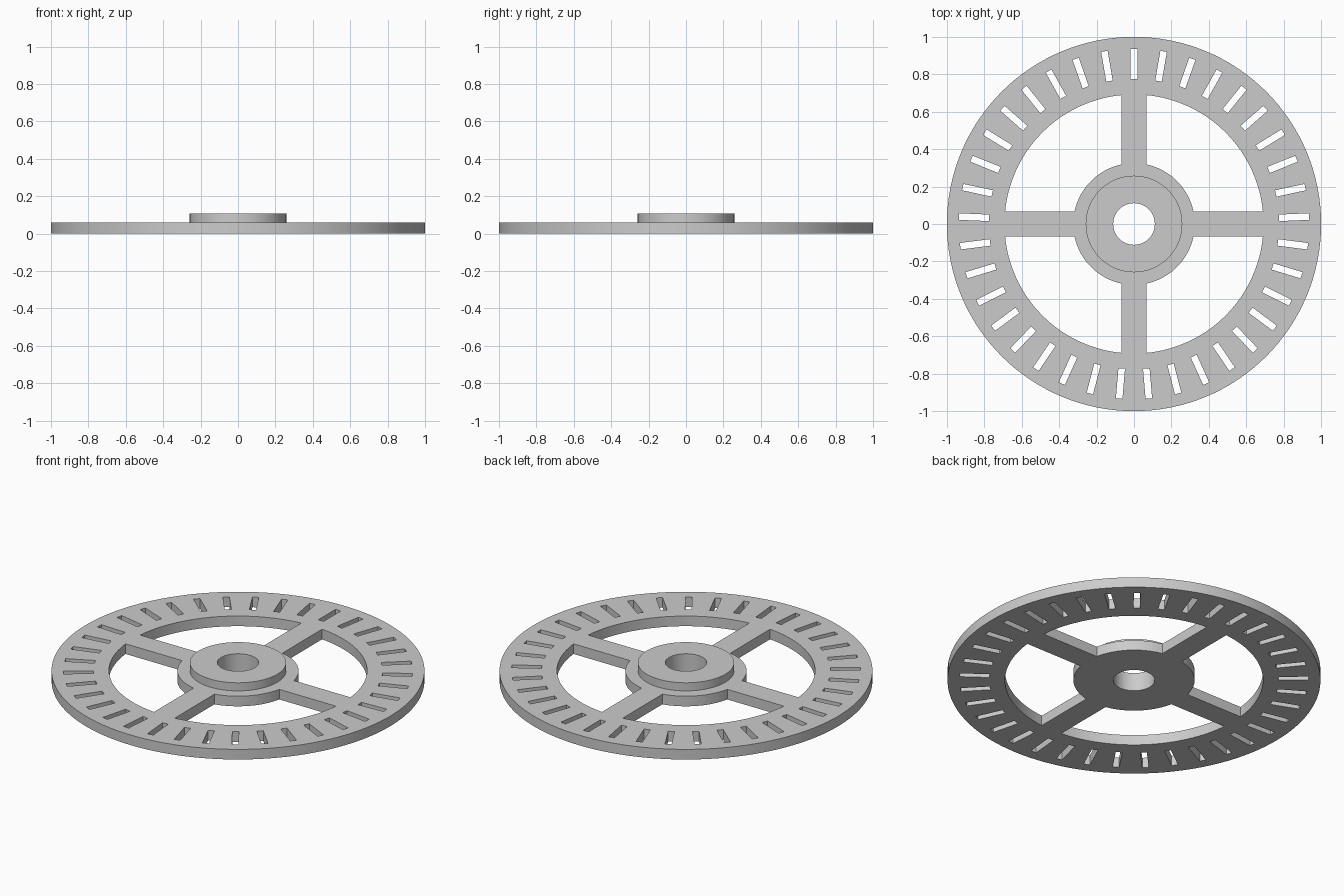
import bpy
import bmesh
from math import asin, cos, sin, pi, radians, tau

cube = bpy.data.objects.get("Cube")
if cube:
    bpy.data.objects.remove(cube, do_unlink=True)

DISC_TOP, BOSS_TOP = 0.06, 0.108
RIM_R, WINDOW_R, HUB_R, BOSS_R, BORE_R = 1.0, 0.692, 0.325, 0.258, 0.111
SPOKE_HALF = 0.068
SLOT_COUNT, SLOT_IN, SLOT_OUT, SLOT_HALF = 37, 0.775, 0.936, 0.0175

grey = bpy.data.materials.new("plain grey")
grey.use_nodes = True
colour = (0.6, 0.6, 0.6, 1)
grey.diffuse_color = colour
grey.node_tree.nodes["Principled BSDF"].inputs["Base Color"].default_value = colour


def arc(r, start, end, steps):
    angles = [start + (end - start) * i / steps for i in range(steps + 1)]
    return [(r * cos(a), r * sin(a)) for a in angles]


def circle(r, steps=128):
    return arc(r, 0, tau, steps)[:-1]


def turn(points, a):
    return [(x * cos(a) - y * sin(a), x * sin(a) + y * cos(a)) for x, y in points]


def plate(name, loops, bottom, top):
    """Extrude a flat outline; loops after the first are holes."""
    curve = bpy.data.curves.new(name + " outline", "CURVE")
    curve.dimensions = "2D"
    curve.fill_mode = "BOTH"
    curve.extrude = (top - bottom) / 2
    for loop in loops:
        spline = curve.splines.new("POLY")
        spline.points.add(len(loop) - 1)
        for point, (x, y) in zip(spline.points, loop):
            point.co = (x, y, 0, 1)
        spline.use_cyclic_u = True
    outline = bpy.data.objects.new(name + " outline", curve)
    bpy.context.collection.objects.link(outline)
    graph = bpy.context.evaluated_depsgraph_get()
    mesh = bpy.data.meshes.new_from_object(outline.evaluated_get(graph))
    bpy.data.objects.remove(outline, do_unlink=True)

    # Weld caps to walls and lift into place
    bm = bmesh.new()
    bm.from_mesh(mesh)
    bmesh.ops.remove_doubles(bm, verts=bm.verts, dist=1e-5)
    bmesh.ops.recalc_face_normals(bm, faces=bm.faces)
    bmesh.ops.translate(bm, verts=bm.verts, vec=(0, 0, (top + bottom) / 2))
    bm.to_mesh(mesh)
    bm.free()
    mesh.materials.clear()
    mesh.materials.append(grey)
    obj = bpy.data.objects.new(name, mesh)
    bpy.context.collection.objects.link(obj)
    bpy.ops.object.select_all(action="DESELECT")
    obj.select_set(True)
    bpy.context.view_layer.objects.active = obj
    bpy.ops.object.shade_smooth_by_angle(angle=radians(30))
    return obj


# Openings between the four spokes
outer, inner = asin(SPOKE_HALF / WINDOW_R), asin(SPOKE_HALF / HUB_R)
window = (arc(WINDOW_R, outer, pi / 2 - outer, 32)
          + arc(HUB_R, pi / 2 - inner, inner, 24))
windows = [turn(window, i * pi / 2) for i in range(4)]

# Ring of radial slots, starting at the back
slot = [(SLOT_IN, -SLOT_HALF), (SLOT_OUT, -SLOT_HALF),
        (SLOT_OUT, SLOT_HALF), (SLOT_IN, SLOT_HALF)]
slots = [turn(slot, pi / 2 + i * tau / SLOT_COUNT) for i in range(SLOT_COUNT)]

# Spoked disc and raised hub boss
plate("slotted_wheel", [circle(RIM_R), circle(BORE_R)] + windows + slots, 0, DISC_TOP)
plate("hub_boss", [circle(BOSS_R), circle(BORE_R)], DISC_TOP, BOSS_TOP)
